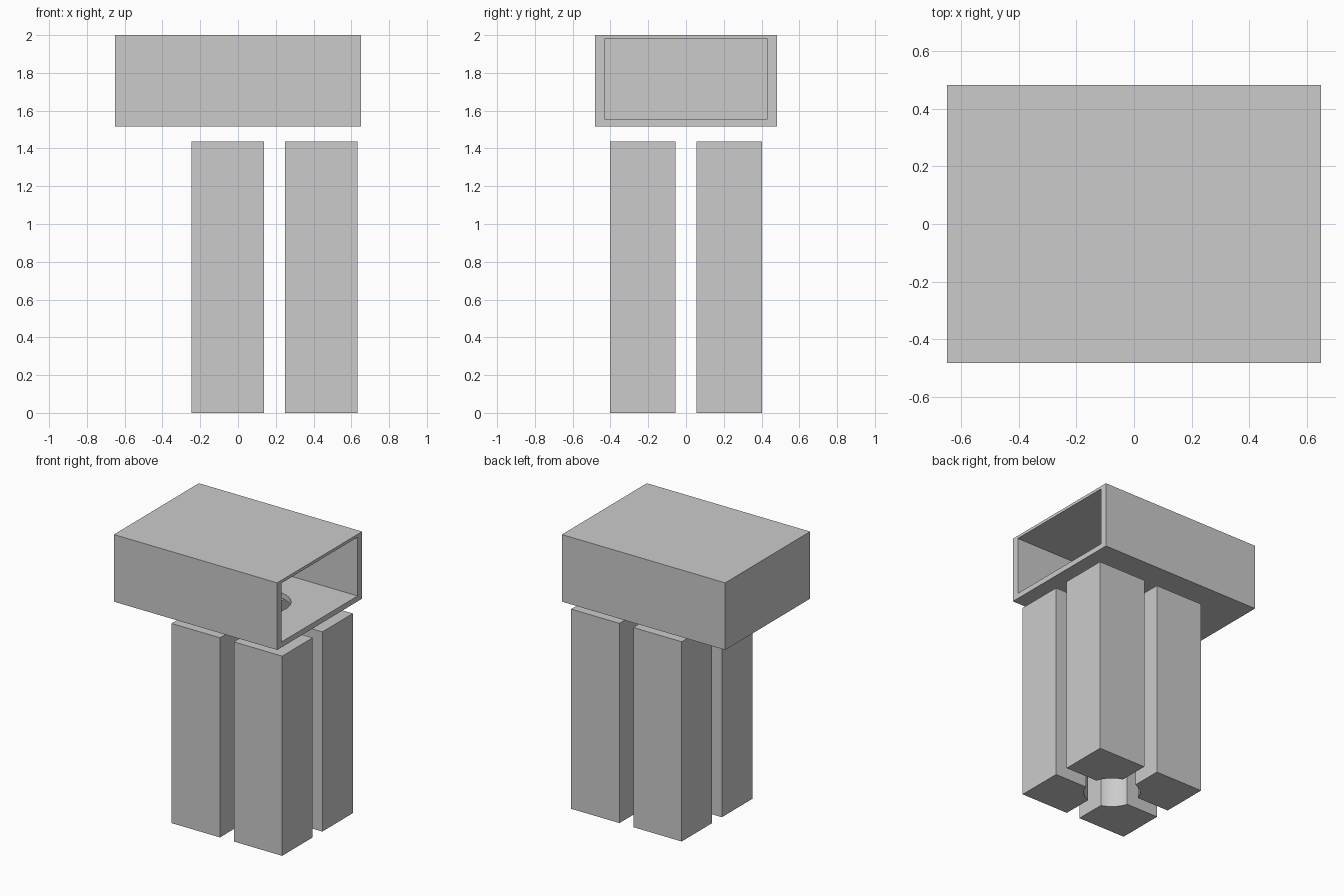
import bpy, bmesh, math

if "Cube" in bpy.data.objects:
    bpy.data.objects.remove(bpy.data.objects["Cube"])

CX, R = 0.193, 0.188          # shared axis and radius of the round channel
GAP = 0.055                   # half the gap between posts
LX, LY = 0.44, 0.402          # outer post faces measured from the axis
POST_TOP = 1.437


def box(name, lo, hi):
    bpy.ops.mesh.primitive_cube_add(size=1, location=[(a + b) / 2 for a, b in zip(lo, hi)])
    ob = bpy.context.object
    ob.name = name
    ob.scale = [b - a for a, b in zip(lo, hi)]
    bpy.ops.object.transform_apply(location=False, rotation=False, scale=True)
    return ob


def cut(target, cutter):
    mod = target.modifiers.new("cut", 'BOOLEAN')
    mod.operation = 'DIFFERENCE'
    mod.solver = 'EXACT'
    mod.object = cutter
    cutter.hide_render = True
    cutter.hide_set(True)


def post(name, sx, sy):
    # Square post whose inner corner is bitten by the round channel
    a0 = math.asin(GAP / R)
    a1 = math.pi / 2 - a0
    arc = [(R * math.cos(a0 + (a1 - a0) * i / 12), R * math.sin(a0 + (a1 - a0) * i / 12))
           for i in range(13)]
    profile = [(GAP, LY), (LX, LY), (LX, GAP)] + arc
    profile.pop()
    profile.append((GAP, math.sqrt(R * R - GAP * GAP)))
    bm = bmesh.new()
    face = bm.faces.new([bm.verts.new((CX + sx * x, sy * y, 0)) for x, y in profile])
    ext = bmesh.ops.extrude_face_region(bm, geom=[face], use_keep_orig=True)
    verts = [v for v in ext["geom"] if isinstance(v, bmesh.types.BMVert)]
    bmesh.ops.translate(bm, verts=verts, vec=(0, 0, POST_TOP))
    bmesh.ops.recalc_face_normals(bm, faces=bm.faces)
    me = bpy.data.meshes.new(name)
    bm.to_mesh(me)
    bm.free()
    ob = bpy.data.objects.new(name, me)
    bpy.context.collection.objects.link(ob)
    bpy.ops.object.select_all(action='DESELECT')
    ob.select_set(True)
    bpy.context.view_layer.objects.active = ob
    bpy.ops.object.shade_smooth_by_angle(angle=math.radians(30))


# Four posts around the channel
for sx, side in ((-1, "left"), (1, "right")):
    for sy, depth in ((-1, "front"), (1, "back")):
        post(f"{depth}_{side}_post", sx, sy)

# Hollow housing, open on the right end
housing = box("housing", (-0.65, -0.483, 1.517), (0.65, 0.483, 2.0))
cavity = box("cavity_cutter", (-0.595, -0.432, 1.556), (0.75, 0.432, 1.979))
cut(housing, cavity)

# Round hole through the housing floor
bpy.ops.mesh.primitive_cylinder_add(vertices=48, radius=R, depth=0.2, location=(CX, 0, 1.54))
hole = bpy.context.object
hole.name = "floor_hole_cutter"
cut(housing, hole)
